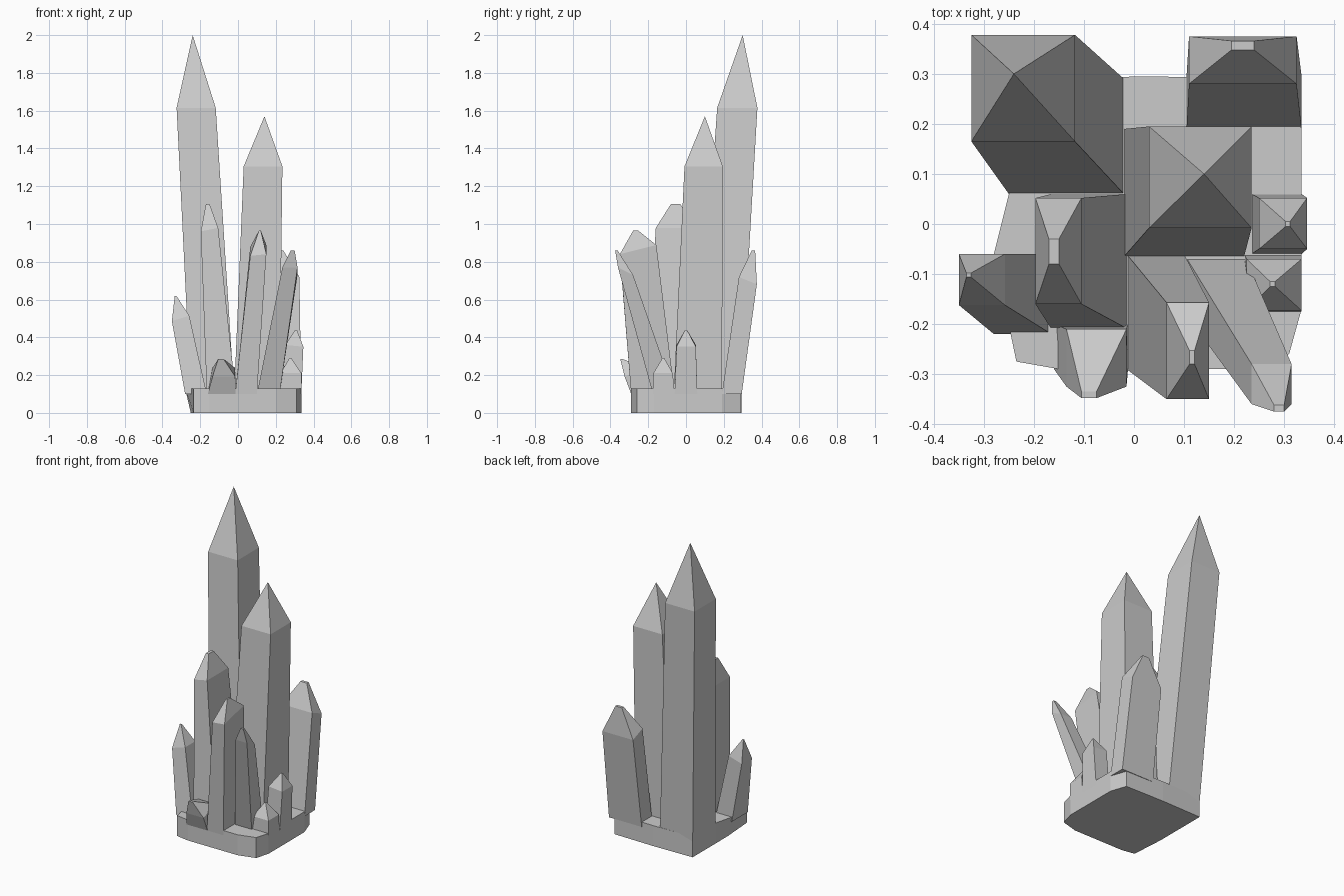
import bpy, bmesh

if "Cube" in bpy.data.objects:
    bpy.data.objects.remove(bpy.data.objects["Cube"])


def make_object(name, bm):
    bmesh.ops.recalc_face_normals(bm, faces=bm.faces)
    mesh = bpy.data.meshes.new(name)
    bm.to_mesh(mesh)
    bm.free()
    ob = bpy.data.objects.new(name, mesh)
    bpy.context.collection.objects.link(ob)
    return ob


def ring(bm, rect, z, mids=False):
    """Rectangle x0,x1,y0,y1; optional extra vertex halfway along each side."""
    x0, x1, y0, y1 = rect
    pts = [(x0, y0), (x1, y0), (x1, y1), (x0, y1)]
    if mids:
        out = []
        for i, a in enumerate(pts):
            b = pts[(i + 1) % 4]
            out += [a, ((a[0] + b[0]) / 2, (a[1] + b[1]) / 2)]
        pts = out
    return [bm.verts.new((x, y, z)) for x, y in pts]


def bridge(bm, a, b):
    n = len(a)
    for i in range(n):
        bm.faces.new((a[i], a[(i + 1) % n], b[(i + 1) % n], b[i]))


def large_crystal(name, foot, top, z, apex):
    """Leaning square prism, tip made of four kite faces."""
    bm = bmesh.new()
    a, b = ring(bm, foot, 0.1, True), ring(bm, top, z, True)
    bridge(bm, a, b)
    bm.faces.new(a)
    tip = bm.verts.new(apex)
    for i in range(0, 8, 2):
        bm.faces.new((b[i - 1], b[i], tip))
        bm.faces.new((b[i], b[i + 1], tip))
    make_object(name, bm)


def small_crystal(name, foot, top, z, tip, tip_z, slope=(0, 0)):
    """Leaning prism with a tapered, tiny flat tip; slope tilts the shoulder."""
    bm = bmesh.new()
    a, b, c = ring(bm, foot, 0.1), ring(bm, top, z), ring(bm, tip, tip_z)
    cx, cy = (top[0] + top[1]) / 2, (top[2] + top[3]) / 2
    for v in b:
        v.co.z += (v.co.x - cx) * slope[0] + (v.co.y - cy) * slope[1]
    bridge(bm, a, b)
    bridge(bm, b, c)
    bm.faces.new(a)
    bm.faces.new(c)
    make_object(name, bm)


# rock base
outline = [(-0.25, 0.29), (0.03, 0.295), (0.30, 0.29), (0.335, 0.19), (0.335, -0.17),
           (0.31, -0.26), (0.20, -0.29), (-0.15, -0.29), (-0.235, -0.275),
           (-0.28, -0.06), (-0.25, 0.06)]
bm = bmesh.new()
low = [bm.verts.new((max(x, -0.25), y, 0)) for x, y in outline]
high = [bm.verts.new((x, y, 0.13)) for x, y in outline]
bridge(bm, low, high)
bm.faces.new(low)
bm.faces.new(high)
make_object("rock_base", bm)

# two main crystals
large_crystal("tallest_crystal", (-0.25, -0.02, 0.06, 0.29),
              (-0.325, -0.118, 0.165, 0.378), 1.615, (-0.24, 0.30, 2.0))
large_crystal("second_crystal", (-0.02, 0.22, -0.065, 0.19),
              (0.03, 0.235, -0.008, 0.195), 1.305, (0.14, 0.10, 1.57))

# surrounding crystals: foot, shoulder, shoulder height, tip, tip height, slope
small = {
    "left_middle_crystal": ((-0.165, -0.012, -0.21, 0.06), (-0.197, -0.105, -0.16, 0.052), 0.97,
                            (-0.17, -0.15, -0.08, -0.03), 1.105, (0.2, 0)),
    "front_crystal": ((-0.015, 0.10, -0.29, -0.06), (0.065, 0.15, -0.35, -0.157), 0.86,
                      (0.111, 0.121, -0.28, -0.253), 0.965, (0.1, 0.25)),
    "front_right_crystal": ((0.10, 0.22, -0.175, -0.06), (0.235, 0.315, -0.36, -0.28), 0.75,
                            (0.28, 0.30, -0.375, -0.362), 0.86, (0, -0.5)),
    "back_right_crystal": ((0.105, 0.335, 0.19, 0.295), (0.11, 0.325, 0.28, 0.375), 0.70,
                           (0.195, 0.24, 0.348, 0.366), 0.86, (0, -0.4)),
    "left_crystal": ((-0.28, -0.165, -0.22, -0.06), (-0.35, -0.258, -0.162, -0.06), 0.50,
                     (-0.335, -0.326, -0.106, -0.098), 0.62, (0.3, 0)),
    "right_small_crystal": ((0.235, 0.335, -0.06, 0.06), (0.25, 0.346, -0.05, 0.052), 0.355,
                            (0.303, 0.312, -0.005, 0.005), 0.44, (-0.1, 0)),
    "right_stub_crystal": ((0.22, 0.335, -0.175, -0.06), (0.225, 0.335, -0.173, -0.07), 0.21,
                           (0.272, 0.282, -0.125, -0.115), 0.29, (0, 0)),
    "front_stub_crystal": ((-0.16, -0.012, -0.29, -0.20), (-0.135, -0.015, -0.325, -0.21), 0.215,
                           (-0.105, -0.075, -0.348, -0.335), 0.285, (0, 0.4)),
}
for name, args in small.items():
    small_crystal(name, *args)
